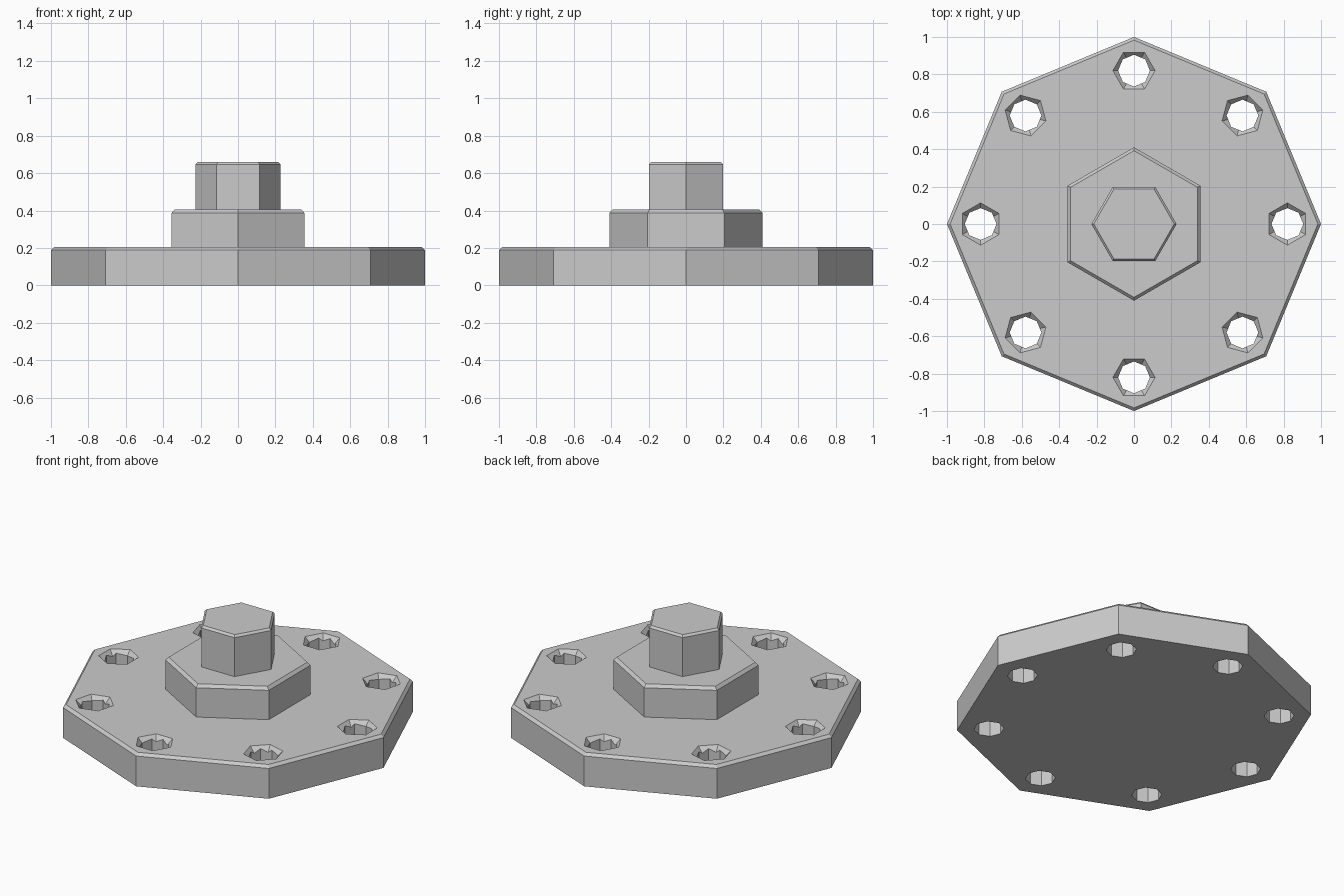
import bpy
import bmesh
from math import cos, sin, pi

cube = bpy.data.objects.get("Cube")
if cube:
    bpy.data.objects.remove(cube, do_unlink=True)

# Single steel grey
steel = bpy.data.materials.new("steel_grey")
steel.use_nodes = True
GREY = (0.6, 0.6, 0.6, 1)
steel.diffuse_color = GREY
steel.node_tree.nodes["Principled BSDF"].inputs["Base Color"].default_value = GREY


def add_prism(bm, sides, phase, profile, centre=(0, 0)):
    """Closed prism whose rings follow a (radius, z) profile from bottom to top."""
    rings = []
    for radius, z in profile:
        angles = [phase + 2 * pi * i / sides for i in range(sides)]
        rings.append([bm.verts.new((centre[0] + radius * cos(a),
                                    centre[1] + radius * sin(a), z)) for a in angles])
    bm.faces.new(rings[0][::-1])
    bm.faces.new(rings[-1])
    for low, high in zip(rings, rings[1:]):
        for i in range(sides):
            j = (i + 1) % sides
            bm.faces.new((low[i], low[j], high[j], high[i]))


def make_object(name, bm):
    mesh = bpy.data.meshes.new(name)
    bm.to_mesh(mesh)
    bm.free()
    mesh.materials.append(steel)
    obj = bpy.data.objects.new(name, mesh)
    bpy.context.collection.objects.link(obj)
    return obj


def chamfered_prism(name, sides, phase, radius, bottom, top, chamfer):
    bm = bmesh.new()
    add_prism(bm, sides, phase, [(radius, bottom), (radius, top - chamfer),
                                 (radius - chamfer, top)])
    return make_object(name, bm)


# Stepped body
FLANGE_TOP = 0.205
flange = chamfered_prism("flange", 8, 0, 1.0, 0, FLANGE_TOP, 0.017)
chamfered_prism("collar", 6, pi / 6, 0.41, FLANGE_TOP - 0.01, 0.405, 0.018)
chamfered_prism("hex_head", 6, 0, 0.228, 0.395, 0.66, 0.013)


# Ring of eight holes: octagonal bores with hexagonal countersinks
def cut_holes(name, sides, phase, profile):
    bm = bmesh.new()
    for i in range(8):
        turn = i * pi / 4
        add_prism(bm, sides, turn + phase, profile,
                  (0.82 * cos(turn), 0.82 * sin(turn)))
    cutter = make_object(name, bm)
    cutter.hide_render = True
    cutter.display_type = 'WIRE'
    boolean = flange.modifiers.new(name, 'BOOLEAN')
    boolean.operation = 'DIFFERENCE'
    boolean.solver = 'EXACT'
    boolean.object = cutter
    return cutter


cutters = [
    cut_holes("bore_cutter", 8, 0, [(0.085, -0.1), (0.085, 0.3)]),
    cut_holes("countersink_cutter", 6, pi / 6,
              [(0.073, FLANGE_TOP - 0.04), (0.133, FLANGE_TOP + 0.02)]),
]

# Keep the cut result as plain geometry and drop the cutters
bpy.context.view_layer.update()
evaluated = flange.evaluated_get(bpy.context.evaluated_depsgraph_get())
flange.data = bpy.data.meshes.new_from_object(evaluated)
flange.modifiers.clear()
for cutter in cutters:
    bpy.data.objects.remove(cutter, do_unlink=True)
